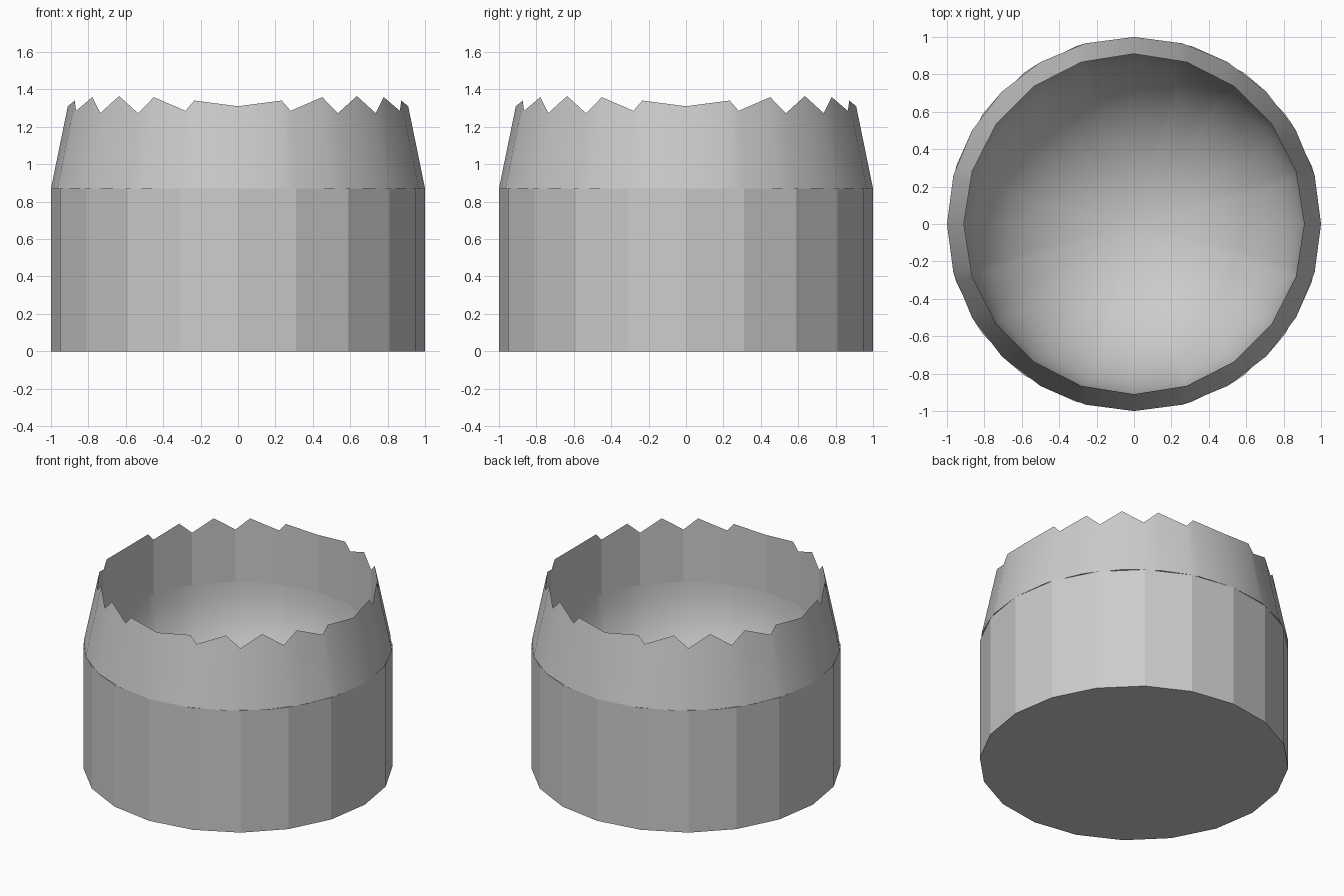
import bpy
import bmesh
from math import radians, cos, sin

cube = bpy.data.objects.get("Cube")
if cube:
    bpy.data.objects.remove(cube, do_unlink=True)

grey = bpy.data.materials.new("plain grey")
grey.use_nodes = True
grey.diffuse_color = (0.6, 0.6, 0.6, 1)
grey.node_tree.nodes["Principled BSDF"].inputs["Base Color"].default_value = (0.6, 0.6, 0.6, 1)

SHOULDER, BORE, BORE_FLOOR, BOWL_BOTTOM = 0.87, 0.91, 0.9, 0.03
TAPER = 0.09 / 0.44       # inward lean of the collar
ANGLES = sorted(set(range(0, 360, 18)) | set(range(0, 360, 15)))


def polygon(angle, sides):
    """Radius of a unit regular polygon in the given direction."""
    step = 360 / sides
    return cos(radians(step / 2)) / cos(radians(angle % step - step / 2))


def wall_radius(a):
    return polygon(a, 20)


def collar_radius(a):
    return polygon(a, 24)


def ring(radius, height, angles=ANGLES):
    """Points around the axis; radius and height are functions of angle."""
    return [(radius(a) * cos(radians(a)), radius(a) * sin(radians(a)), height(a))
            for a in angles]


def level(z):
    return lambda a: z


def rim_height(a):
    # height where the many-sided collar meets the bore
    return SHOULDER + (1 - BORE * wall_radius(a) / collar_radius(a)) / TAPER


def bore_radius(a):
    return BORE * wall_radius(a)


def loft(name, rings, smooth, cap_first=False, cap_last=False):
    """Skin neighbouring rings with quads."""
    bm = bmesh.new()
    loops = [[bm.verts.new(p) for p in r] for r in rings]
    for low, high in zip(loops, loops[1:]):
        n = len(low)
        for i in range(n):
            j = (i + 1) % n
            bm.faces.new((low[i], low[j], high[j], high[i]))
    if cap_first:
        bm.faces.new(loops[0][::-1])
    if cap_last:
        bm.faces.new(loops[-1])
    bmesh.ops.remove_doubles(bm, verts=bm.verts, dist=1e-5)
    for f in bm.faces:
        f.smooth = smooth
    mesh = bpy.data.meshes.new(name)
    bm.to_mesh(mesh)
    bm.free()
    mesh.materials.append(grey)
    obj = bpy.data.objects.new(name, mesh)
    bpy.context.collection.objects.link(obj)
    return obj


# Straight outer wall with closed base
corners = range(0, 360, 18)
loft("outer_wall", [ring(wall_radius, level(0), corners),
                    ring(wall_radius, level(SHOULDER), corners)],
     False, cap_first=True)

# Thin ledge between the wall and the collar
loft("shoulder_ledge", [ring(wall_radius, level(SHOULDER)),
                        ring(collar_radius, level(SHOULDER))], False)

# Tapered collar with toothed rim
loft("collar", [ring(collar_radius, level(SHOULDER)),
                ring(bore_radius, rim_height)], True)

# Upright inner wall
loft("inner_wall", [ring(bore_radius, rim_height),
                    ring(bore_radius, level(BORE_FLOOR))], False)

# Rounded bowl
bowl = []
for k in range(16):
    t = radians(90 * k / 15)
    bowl.append(ring(lambda a, s=cos(t): bore_radius(a) * s,
                     level(BORE_FLOOR - (BORE_FLOOR - BOWL_BOTTOM) * sin(t))))
loft("bowl", bowl, True)
